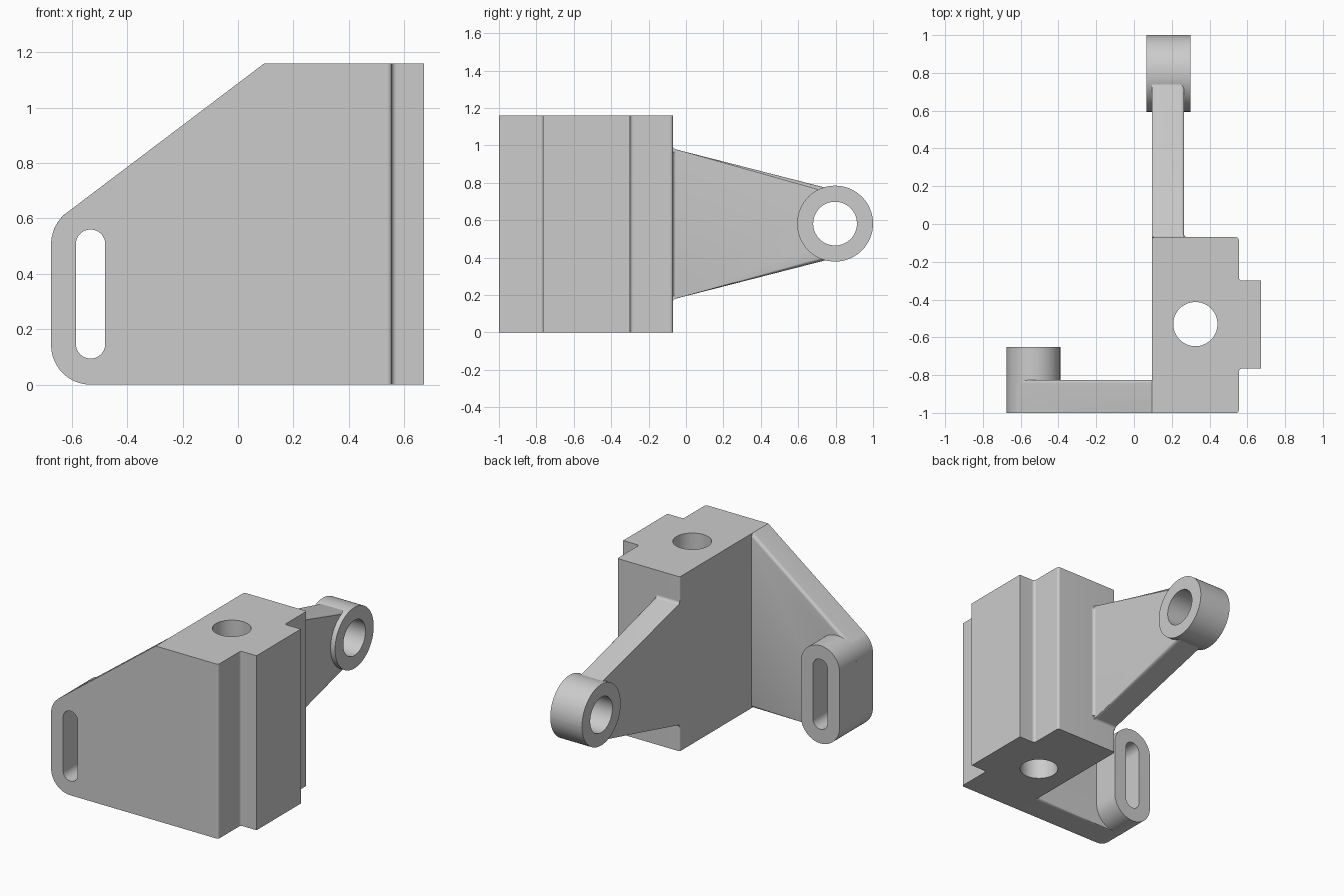
import bpy, bmesh, math
from mathutils import Vector

cube = bpy.data.objects.get("Cube")
if cube:
    bpy.data.objects.remove(cube, do_unlink=True)

GREY = (0.6, 0.6, 0.6, 1)
mat = bpy.data.materials.new("plain grey")
mat.use_nodes = True
mat.diffuse_color = GREY
mat.node_tree.nodes["Principled BSDF"].inputs["Base Color"].default_value = GREY

# Where the two outline coordinates and the depth go for each extrusion axis
PLACE = {
    "x": lambda u, v, d: (d, u, v),
    "y": lambda u, v, d: (u, d, v),
    "z": lambda u, v, d: (u, v, d),
}


def rounded(points, steps=16):
    """Outline from (u, v, radius) corners, each replaced by a tangent arc."""
    out = []
    for i, (u, v, r) in enumerate(points):
        p = Vector((u, v))
        if r == 0:
            out.append(p)
            continue
        a = (Vector(points[i - 1][:2]) - p).normalized()
        b = (Vector(points[(i + 1) % len(points)][:2]) - p).normalized()
        half = a.angle(b) / 2
        centre = p + (a + b).normalized() * r / math.sin(half)
        start = p + a * r / math.tan(half) - centre
        end = p + b * r / math.tan(half) - centre
        sweep = start.angle_signed(end)
        for k in range(steps + 1):
            t = -sweep * k / steps
            c, s = math.cos(t), math.sin(t)
            out.append(centre + Vector((start.x * c - start.y * s,
                                        start.x * s + start.y * c)))
    return out


def slot(u, v, r, straight=0):
    """Circle, or upright slot when straight is above zero."""
    h = r + straight / 2
    e = r * 0.9999
    return [(u - r, v - h, e), (u + r, v - h, e), (u + r, v + h, e), (u - r, v + h, e)]


def prism(name, points, axis, lo, hi, soften=0):
    """Extrude an outline; soften rounds the long rim edges of the hi cap."""
    bm = bmesh.new()
    place = PLACE[axis]
    outline = rounded(points)
    low = [bm.verts.new(place(p.x, p.y, lo)) for p in outline]
    high = [bm.verts.new(place(p.x, p.y, hi)) for p in outline]
    bm.faces.new(low)
    bm.faces.new(high)
    n = len(low)
    rim = []
    for i in range(n):
        j = (i + 1) % n
        bm.faces.new((low[i], low[j], high[j], high[i]))
        if (outline[i] - outline[j]).length > 0.3 and abs(outline[i].x - outline[j].x) > 0.1:
            rim.append(bm.edges.get((high[i], high[j])))
    bmesh.ops.recalc_face_normals(bm, faces=bm.faces)
    if soften:
        bmesh.ops.bevel(bm, geom=rim, offset=soften, segments=5, profile=0.5, affect="EDGES")
    mesh = bpy.data.meshes.new(name)
    bm.to_mesh(mesh)
    bm.free()
    mesh.materials.append(mat)
    obj = bpy.data.objects.new(name, mesh)
    bpy.context.collection.objects.link(obj)
    return obj


def cut(cutter, *parts):
    """Subtract the cutter from each part, then discard it."""
    cutter.hide_render = True
    for part in parts:
        mod = part.modifiers.new("hole", "BOOLEAN")
        mod.operation, mod.solver, mod.object = "DIFFERENCE", "EXACT", cutter
        bpy.context.view_layer.update()
        graph = bpy.context.evaluated_depsgraph_get()
        mesh = bpy.data.meshes.new_from_object(part.evaluated_get(graph))
        part.modifiers.clear()
        part.data = mesh
    bpy.data.objects.remove(cutter, do_unlink=True)


HEIGHT = 1.16
INNER = 0.095   # side face shared by block, plate and arm

# Main block with a raised pad on its side and an upright bore
block = prism("main_block", [
    (INNER, -1, 0), (0.555, -1, 0.015),
    (0.555, -0.765, 0.018), (0.672, -0.765, 0),
    (0.672, -0.3, 0), (0.555, -0.3, 0.018),
    (0.555, -0.07, 0.015), (INNER, -0.07, 0.012)], "z", 0, HEIGHT)
cut(prism("bore", slot(0.325, -0.53, 0.117), "z", -0.1, 1.3), block)

# Sloped front plate and its slotted boss
R = 0.1425
plate = prism("front_plate", [
    (INNER, 0, 0), (INNER, HEIGHT, 0),
    (-0.675, 0.578, R), (-0.675, 0, R)], "y", -1, -0.825, 0.02)
boss = prism("slot_boss", slot(-0.5325, 0.325, R, 0.365), "y", -0.85, -0.65)
cut(prism("slot_hole", slot(-0.5325, 0.327, 0.053, 0.36), "y", -1.2, -0.5), plate, boss)

# Tapered rear arm, flared where it meets the block
arm = prism("rear_arm", [
    (-0.09, 0.999, 0), (-0.07, 0.999, 0), (-0.07, 0.983, 0.02),
    (0.75, 0.773, 0), (0.75, 0.387, 0),
    (-0.07, 0.177, 0.02), (-0.07, 0.161, 0), (-0.09, 0.161, 0)],
    "x", INNER, 0.265, 0.02)

# Fillet strip between arm side and block
fillet = prism("arm_fillet", [
    (0.255, -0.075, 0), (0.283, -0.075, 0), (0.283, -0.07, 0),
    (0.265, -0.07, 0.0179), (0.265, -0.052, 0), (0.255, -0.052, 0)],
    "z", 0.195, 0.965)

# Eye at the end of the arm
eye = prism("arm_eye", slot(0.797, 0.582, 0.203), "x", 0.065, 0.298)
cut(prism("eye_hole", slot(0.797, 0.582, 0.117), "x", -0.1, 0.5), arm, eye)

# Smooth the curved walls, keep real edges sharp
bpy.ops.object.select_all(action="DESELECT")
for part in (block, plate, boss, arm, fillet, eye):
    part.select_set(True)
bpy.context.view_layer.objects.active = block
bpy.ops.object.shade_smooth_by_angle(angle=math.radians(30))
